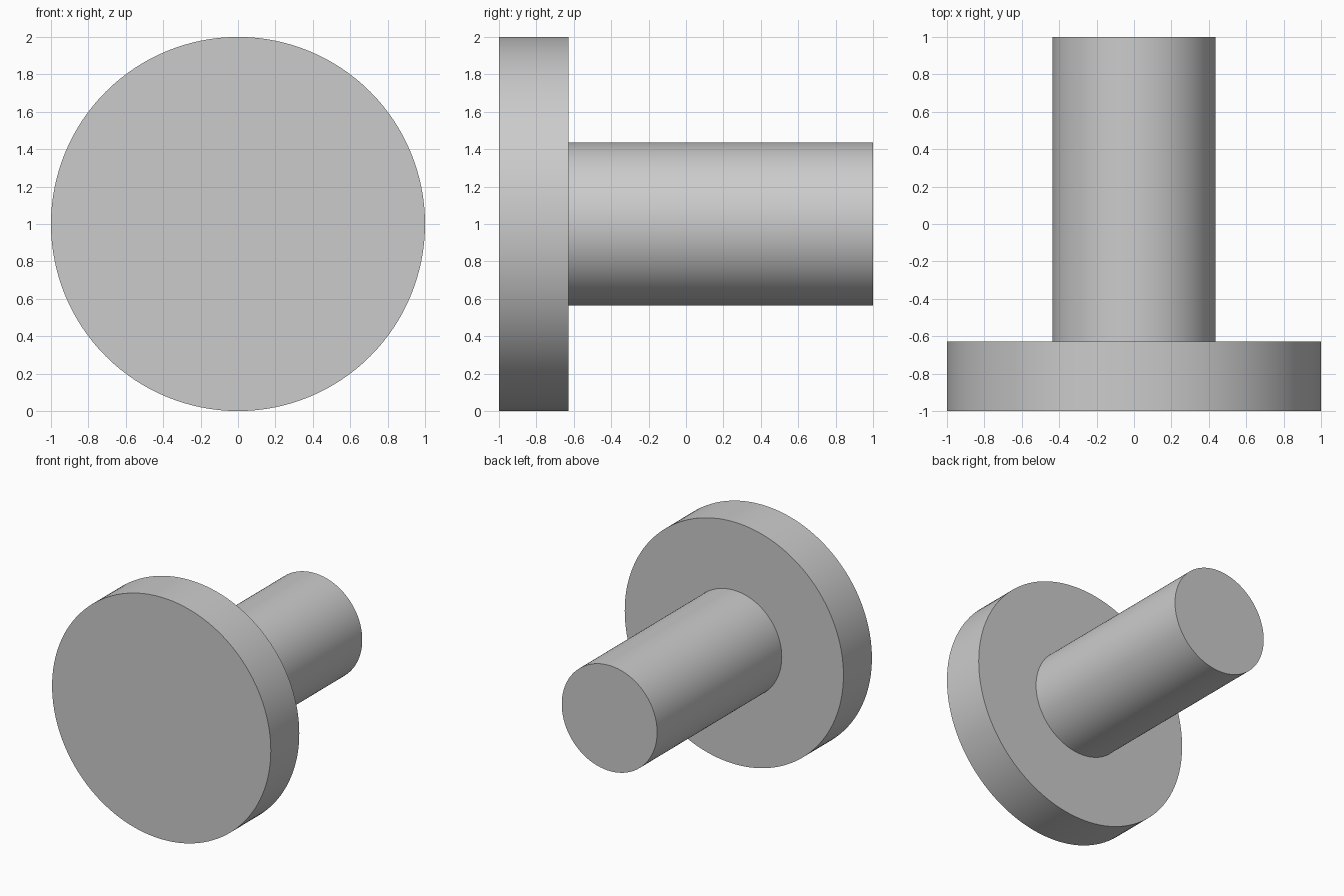
import bpy
import bmesh
from math import cos, sin, tau, radians

cube = bpy.data.objects.get("Cube")
if cube:
    bpy.data.objects.remove(cube, do_unlink=True)

SEGMENTS = 128
CENTRE_Z = 1.0

# Plain grey material
grey = bpy.data.materials.new("plain_grey")
grey.use_nodes = True
colour = (0.6, 0.6, 0.6, 1)
grey.diffuse_color = colour
grey.node_tree.nodes["Principled BSDF"].inputs["Base Color"].default_value = colour


def turned_part(name, profile):
    """Solid turned around the y axis from (radius, y) steps, with flat ends."""
    bm = bmesh.new()
    rings = []
    for radius, y in profile:
        rings.append([
            bm.verts.new((radius * cos(tau * i / SEGMENTS), y,
                          CENTRE_Z + radius * sin(tau * i / SEGMENTS)))
            for i in range(SEGMENTS)])
    for a, b in zip(rings, rings[1:]):
        for i in range(SEGMENTS):
            j = (i + 1) % SEGMENTS
            bm.faces.new((a[i], a[j], b[j], b[i]))
    bm.faces.new(rings[0])
    bm.faces.new(rings[-1])
    bmesh.ops.recalc_face_normals(bm, faces=bm.faces)
    mesh = bpy.data.meshes.new(name)
    bm.to_mesh(mesh)
    bm.free()
    mesh.materials.append(grey)
    obj = bpy.data.objects.new(name, mesh)
    bpy.context.collection.objects.link(obj)
    bpy.ops.object.select_all(action='DESELECT')
    obj.select_set(True)
    bpy.context.view_layer.objects.active = obj
    bpy.ops.object.shade_smooth_by_angle(angle=radians(30))
    return obj


# Wide disc head in front, stepping down to a straight shank behind
turned_part("headed_pin", [(1.0, -1.0), (1.0, -0.628),
                           (0.436, -0.628), (0.436, 1.0)])
